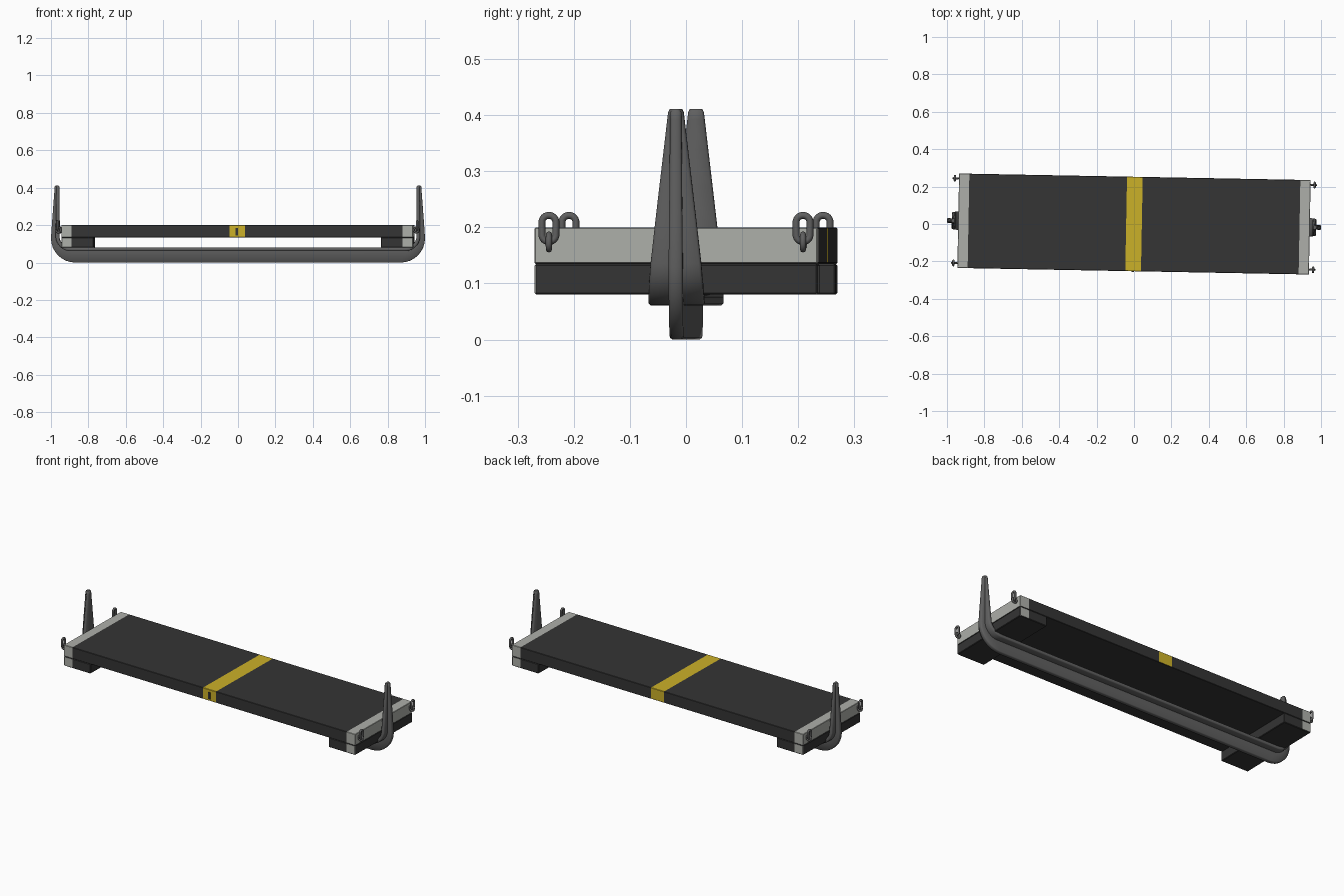
import bpy, bmesh, math
from mathutils import Vector

if "Cube" in bpy.data.objects:
    bpy.data.objects.remove(bpy.data.objects["Cube"])

YAW = -0.0186  # whole model sits slightly turned


def mat(name, col):
    m = bpy.data.materials.new(name)
    m.diffuse_color = (*col, 1)
    m.use_nodes = True
    m.node_tree.nodes["Principled BSDF"].inputs["Base Color"].default_value = m.diffuse_color
    return m


DARK = mat("dark_rubber", (0.035, 0.035, 0.035))
GREY = mat("light_grey", (0.42, 0.43, 0.40))
YELLOW = mat("yellow", (0.60, 0.44, 0.022))
METAL = mat("steel_grey", (0.115, 0.115, 0.115))


def add(name, bm, mats, smooth=None):
    me = bpy.data.meshes.new(name)
    bmesh.ops.recalc_face_normals(bm, faces=bm.faces)
    bm.to_mesh(me)
    bm.free()
    for m in mats:
        me.materials.append(m)
    ob = bpy.data.objects.new(name, me)
    bpy.context.collection.objects.link(ob)
    ob.rotation_euler.z = YAW
    if smooth:
        bpy.ops.object.select_all(action='DESELECT')
        ob.select_set(True)
        bpy.context.view_layer.objects.active = ob
        bpy.ops.object.shade_smooth_by_angle(angle=math.radians(smooth))
    return ob


def box(lo, hi, cuts=()):
    bm = bmesh.new()
    bmesh.ops.create_cube(bm, size=1)
    for v in bm.verts:
        v.co = Vector([l + (c + .5) * (h - l) for l, h, c in zip(lo, hi, v.co)])
    for x in cuts:
        geom = bm.verts[:] + bm.edges[:] + bm.faces[:]
        bmesh.ops.bisect_plane(bm, geom=geom, plane_co=(x, 0, 0), plane_no=(1, 0, 0))
    bm.normal_update()
    return bm


def bevel(ob, width):
    b = ob.modifiers.new("edge", 'BEVEL')
    b.width, b.segments = width, 1


# deck: grey ends and yellow centre band wrap the top and sides
W, L, CAP = 0.2525, 0.94, 0.885
bm = box((-L, -W, .135), (L, W, .2), (-CAP, -.042, .042, CAP))
for f in bm.faces:
    x = abs(f.calc_center_median().x)
    if f.normal.z > -.5:
        f.material_index = 1 if x > CAP else 2 if x < .04 else 0
bevel(add("deck", bm, (DARK, GREY, YELLOW)), .002)

# end blocks under the deck, grey on their outer front and back corners
for side, s in (("left", -1), ("right", 1)):
    a, b = sorted((s * .768, s * L))
    bm = box((a, -W, .08), (b, W, .135), (s * CAP,))
    for f in bm.faces:
        if abs(f.normal.y) > .5 and abs(f.calc_center_median().x) > CAP:
            f.material_index = 1
    bevel(add(side + "_end_block", bm, (DARK, GREY)), .003)

# small dark marker plate on the front of the yellow band
add("front_marker", box((-.008, -W - .003, .145), (.006, -W, .185)), (DARK,))

# T-section rail: stations hold inner point, outer point, flange half width,
# rib half width and flange thickness
half = []
for i in range(9):
    a = math.radians(90 * i / 8)
    s, c = math.sin(a), math.cos(a)
    half.append(((.895 + .06 * s, .14 - .06 * c), (.87 + .13 * s, .13 - .13 * c),
                 .05 - .005 * (i / 8) ** 2, .0125, .02))
for t in (.25, .5, .75, .95, 1):
    z = .14 + .265 * t
    half.append(((.955, z), (1 - .02 * t, z), .045 - .031 * t, .0125 - .0025 * t, .02 - .004 * t))
half.append(((.959, .411), (.976, .411), .011, .007, .014))
mirror = [((-p[0], p[1]), (-q[0], q[1]), w, r, t) for p, q, w, r, t in reversed(half)]

bm = bmesh.new()
rings = []
for p, q, w, r, t in mirror + half:
    p, q = Vector((p[0], 0, p[1])), Vector((q[0], 0, q[1]))
    d, n, c = (q - p).length, (q - p).normalized(), .004
    prof = [(w - c, 0), (w, c), (w, t - c), (w - c, t), (r, t), (r, d - c), (r - c, d)]
    prof += [(-u, v) for u, v in reversed(prof)]
    rings.append([bm.verts.new(p + n * v + Vector((0, u, 0))) for u, v in prof])
for A, B in zip(rings, rings[1:]):
    for i in range(len(A)):
        j = (i + 1) % len(A)
        bm.faces.new((A[i], A[j], B[j], B[i]))
bm.faces.new(rings[0])
bm.faces.new(rings[-1])
add("rail_with_upturned_horns", bm, (METAL,), 50)


# chain links at the four corners
def link(name, centre, side_dir, hw, hz, wire):
    bm = bmesh.new()
    side, up = Vector(side_dir), Vector((0, 0, 1))
    flat = up.cross(side)
    n, m, rings = 20, 8, []
    for i in range(n):
        a = 2 * math.pi * (i + .5) / n
        out = side * math.cos(a) + up * math.sin(a)
        mid = Vector(centre) + out * hw + up * math.copysign(hz - hw, math.sin(a))
        rings.append([bm.verts.new(mid + wire * (out * math.cos(b) + flat * math.sin(b)))
                      for b in (2 * math.pi * k / m for k in range(m))])
    for i in range(n):
        A, B = rings[i], rings[(i + 1) % n]
        for k in range(m):
            bm.faces.new((A[k], A[(k + 1) % m], B[(k + 1) % m], B[k]))
    add(name, bm, (METAL,), 60)


for xs, sx in (("left", -1), ("right", 1)):
    for ys, sy in (("front", -1), ("back", 1)):
        y = sy * .2265
        link(f"{xs}_{ys}_hanging_link", (sx * .962, y, .198), (0, 1, 0), .0125, .0235, .0062)
        link(f"{xs}_{ys}_anchor_link", (sx * .957, y, .174), (1, 0, 0), .0125, .0135, .0055)
